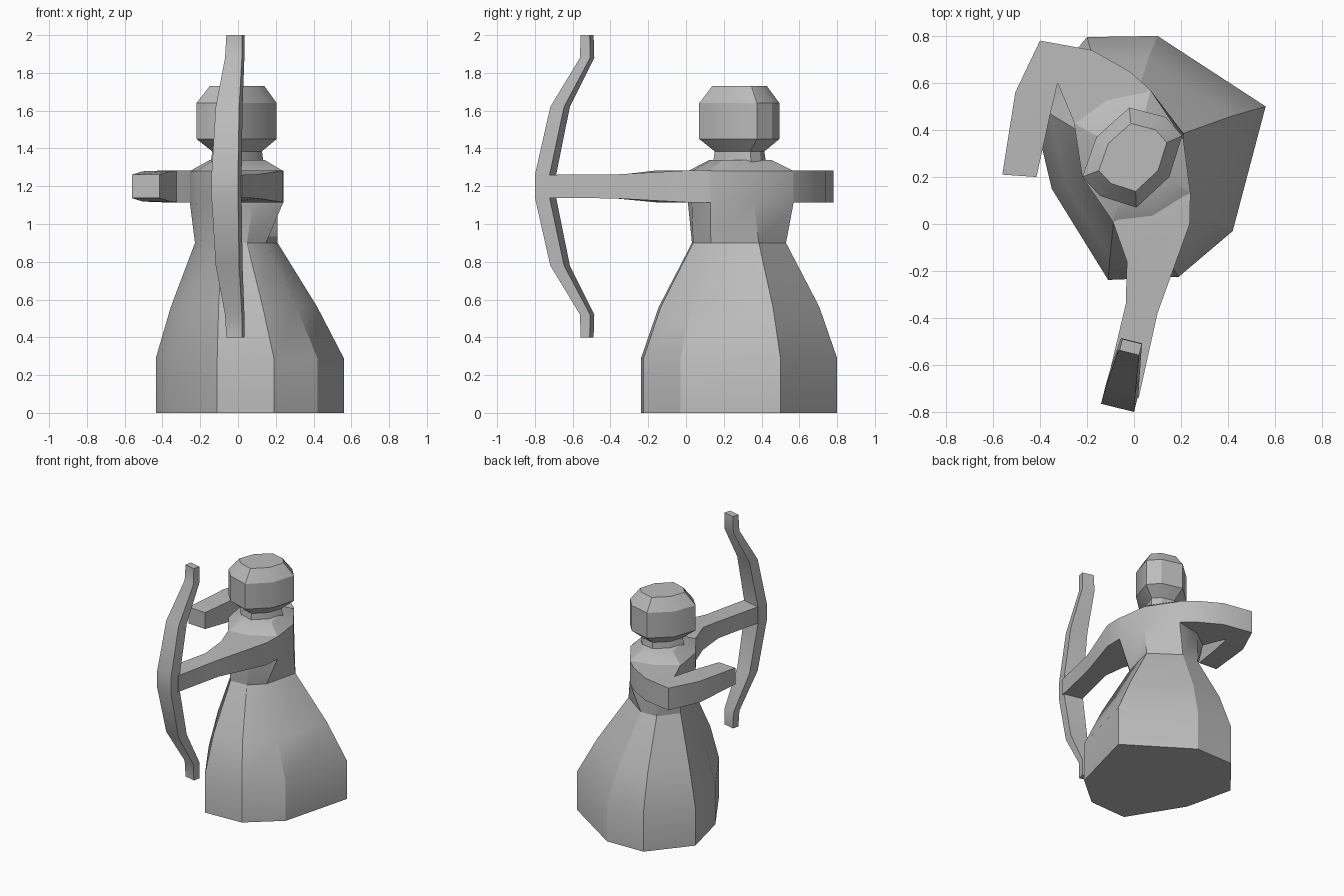
import bpy, bmesh
from math import radians

cube = bpy.data.objects.get("Cube")
if cube:
    bpy.data.objects.remove(cube)

grey = bpy.data.materials.new("plain_grey")
grey.use_nodes = True
colour = (0.5, 0.5, 0.5, 1)
grey.diffuse_color = colour
grey.node_tree.nodes["Principled BSDF"].inputs["Base Color"].default_value = colour


def loft(name, rings):
    """Skin a stack of equal-length rings and cap both ends."""
    bm = bmesh.new()
    loops = [[bm.verts.new(p) for p in ring] for ring in rings]
    n = len(loops[0])
    for a, b in zip(loops, loops[1:]):
        for i in range(n):
            j = (i + 1) % n
            bm.faces.new((a[i], a[j], b[j], b[i]))
    bm.faces.new(loops[0])
    bm.faces.new(loops[-1])
    bmesh.ops.recalc_face_normals(bm, faces=bm.faces)
    mesh = bpy.data.meshes.new(name)
    bm.to_mesh(mesh)
    bm.free()
    mesh.materials.append(grey)
    obj = bpy.data.objects.new(name, mesh)
    bpy.context.collection.objects.link(obj)
    bpy.ops.object.select_all(action="DESELECT")
    obj.select_set(True)
    bpy.context.view_layer.objects.active = obj
    bpy.ops.object.shade_smooth_by_angle(angle=radians(30))
    return obj


def scaled(outline, pivot, centre, sx, sy, z):
    return [(centre[0] + (x - pivot[0]) * sx, centre[1] + (y - pivot[1]) * sy, z)
            for x, y in outline]


def limb(name, stations):
    """Box-section limb from pairs of plan points with a half height."""
    mid = 1.199
    loft(name, [[(*l, mid - h), (*r, mid - h), (*r, mid + h), (*l, mid + h)]
                for l, r, h in stations])


# Robe and torso: an uneven octagon drawn in to the waist, then the shoulders
hem = [(.42, -.03), (.56, .5), (.1, .8), (-.2, .795),
       (-.435, .51), (-.35, .15), (-.11, -.238), (.19, -.225)]
chest = [(.24, .13), (.21, .36), (.07, .57), (-.12, .53),
         (-.255, .43), (-.22, .2), (-.09, .01), (.08, .03)]
pivot = (.06, .28)
neck = (0, .285)
body = [scaled(hem, pivot, c, sx, sy, z) for c, sx, sy, z in (
    (pivot, 1, 1, 0), (pivot, 1, 1, .29),
    ((.03, .28), .78, .82, .56), ((-.01, .28), .44, .48, .9))]
body += [scaled(chest, neck, neck, s, s, z)
         for s, z in ((1, 1.115), (1, 1.28), (.58, 1.34))]
loft("robe_and_torso", body)

# Head and neck
skull = [(.15, .2), (.205, .375), (.135, .455), (-.02, .495),
         (-.16, .37), (-.22, .2), (-.145, .12), (.01, .07)]
loft("head", [scaled(skull, neck, neck, s, s, z) for s, z in (
    (.66, 1.32), (.62, 1.385), (1, 1.45), (1, 1.64), (.68, 1.73))])

# Arm stretched forward to the bow
limb("bow_arm", [
    ((-.09, .01), (.24, .13), .084),
    ((-.03, -.16), (.237, 0), .084),
    ((-.035, -.34), (.1, -.38), .063),
    ((-.125, -.72), (.02, -.74), .0615)])

# Arm bent back to draw the string
limb("drawing_arm", [
    ((.07, .57), (-.255, .43), .084),
    ((-.02, .65), (-.275, .48), .084),
    ((-.18, .74), (-.3, .54), .084),
    ((-.4, .78), (-.325, .6), .084),
    ((-.505, .56), (-.36, .45), .08),
    ((-.56, .21), (-.415, .2), .062)])

# Bow: mirrored stations of half height, front centre, half width, thickness
stations = [(.8, (-.02, -.548), .043, .05), (.68, (-.024, -.55), .046, .055),
            (.42, (-.056, -.703), .064, .075), (.0625, (-.07, -.782), .0722, .08)]
facing, across = (-.24, -.97), (.97, -.24)


def bow_ring(z, c, w, t):
    return [(c[0] + across[0] * u - facing[0] * v,
             c[1] + across[1] * u - facing[1] * v, z)
            for u, v in ((-w, 0), (w, 0), (w, t), (-w, t))]


upper = [bow_ring(1.2 + h, c, w, t) for h, c, w, t in stations]
lower = [bow_ring(1.2 - h, c, w, t) for h, c, w, t in reversed(stations)]
loft("bow", upper + lower)
